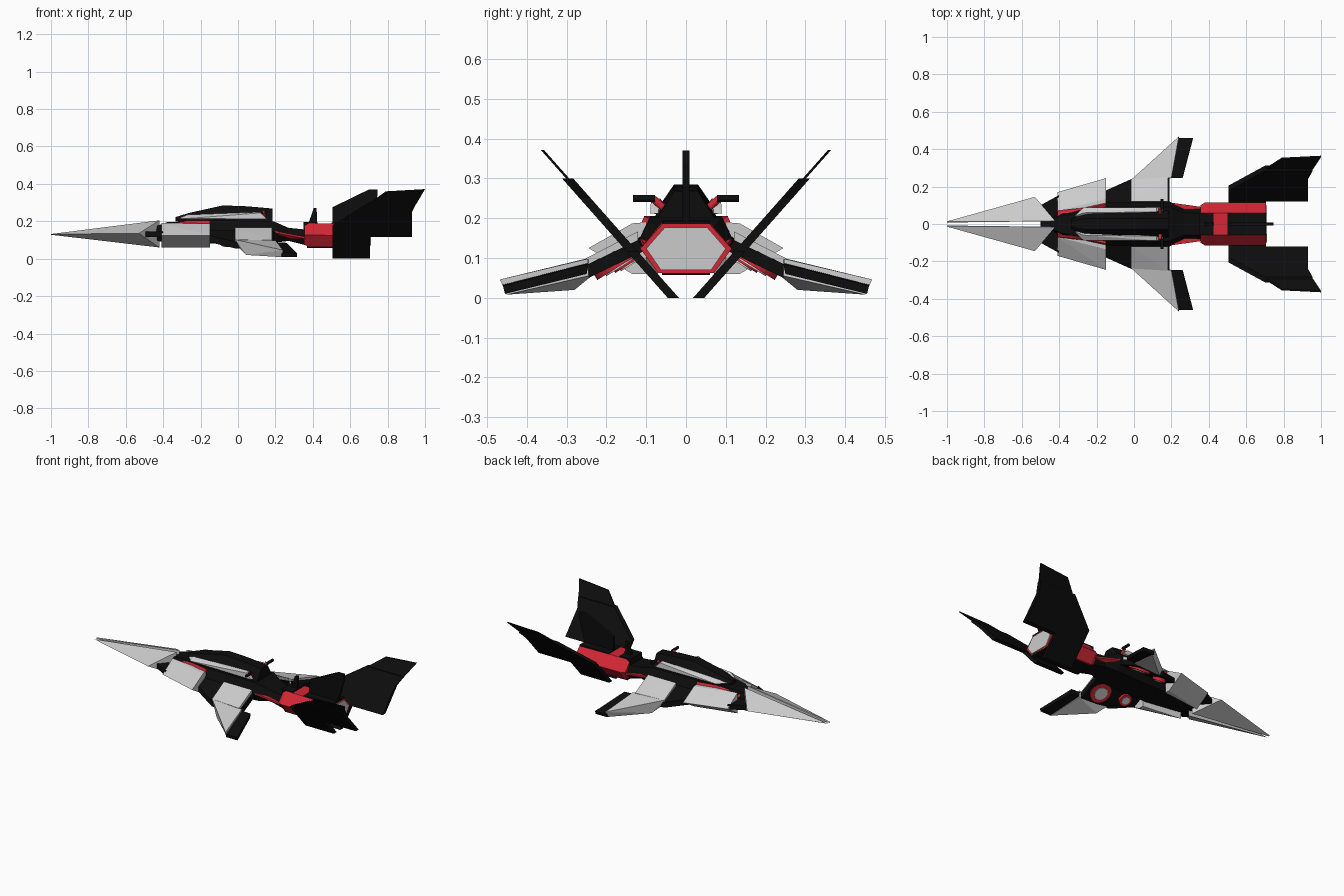
import bpy, bmesh, math
from mathutils import Vector


def material(name, rgb):
    m = bpy.data.materials.new(name)
    m.diffuse_color = (*rgb, 1)
    return m


BLACK = material("black", (0.004, 0.004, 0.004))
RED = material("red", (0.65, 0.02, 0.035))


def finish(name, bm, mat=None, mirror=False):
    bmesh.ops.recalc_face_normals(bm, faces=bm.faces)
    me = bpy.data.meshes.new(name)
    bm.to_mesh(me)
    bm.free()
    ob = bpy.data.objects.new(name, me)
    bpy.context.collection.objects.link(ob)
    if mat:
        me.materials.append(mat)
    if mirror:
        mod = ob.modifiers.new("mirror", 'MIRROR')
        mod.use_axis = (False, True, False)
        mod.use_mirror_merge = False
    return ob


def hull(name, pts, mat=None, mirror=True):
    bm = bmesh.new()
    for p in pts:
        bm.verts.new(p)
    r = bmesh.ops.convex_hull(bm, input=bm.verts[:])
    junk = [v for v in bm.verts if not v.link_faces]
    bmesh.ops.delete(bm, geom=junk, context='VERTS')
    bmesh.ops.dissolve_limit(bm, angle_limit=0.02, verts=bm.verts[:], edges=bm.edges[:])
    return finish(name, bm, mat, mirror)


def box(name, x, y, z, mat=None, mirror=False):
    return hull(name, [(a, b, c) for a in x for b in y for c in z], mat, mirror)


def loft(name, sections, mat=None):
    # hexagonal sections: x, half width, top half width, bottom half width, z low, z high
    bm = bmesh.new()
    loops = []
    for x, w, t, b, lo, hi in sections:
        mid = (lo + hi) / 2
        ring = [(w, mid), (t, hi), (-t, hi), (-w, mid), (-b, lo), (b, lo)]
        loops.append([bm.verts.new((x, y, z)) for y, z in ring])
    for a, b in zip(loops, loops[1:]):
        for i in range(6):
            j = (i + 1) % 6
            bm.faces.new((a[i], a[j], b[j], b[i]))
    bm.faces.new(loops[0])
    bm.faces.new(loops[-1])
    return finish(name, bm, mat)


def plate(name, profile, offset, half, mat, mirror):
    # x-z profile given thickness; offset(z) gives the y of the plate's middle
    bm = bmesh.new()
    sides = [[bm.verts.new((x, offset(z) + s * half, z)) for x, z in profile] for s in (-1, 1)]
    n = len(profile)
    for i in range(n):
        j = (i + 1) % n
        bm.faces.new((sides[0][i], sides[0][j], sides[1][j], sides[1][i]))
    for s in sides:
        bm.faces.new(s)
    return finish(name, bm, mat, mirror)


def cylinder(name, centre, axis, r, depth, mat=None, n=24):
    bm = bmesh.new()
    bmesh.ops.create_cone(bm, cap_ends=True, segments=n, radius1=r, radius2=r, depth=depth)
    rot = Vector((0, 0, 1)).rotation_difference(Vector(axis)).to_matrix()
    for v in bm.verts:
        v.co = rot @ v.co + Vector(centre)
    for f in bm.faces:
        f.smooth = len(f.verts) == 4
    ob = finish(name, bm, mat, True)
    for e in ob.data.edges:
        e.use_edge_sharp = True
    return ob


# split nose, with a dark link behind it
hull("nose_half", [(-1, 0.008, 0.128), (-0.53, 0.145, 0.135), (-0.42, 0.015, 0.205),
                   (-0.42, 0.015, 0.06), (-1, 0.014, 0.132)])
hull("nose_link", [(x, y, z) for z in (0.115, 0.145)
                   for x, y in [(-0.5, 0.0), (-0.5, 0.1), (-0.40, 0.155), (-0.40, 0)]], BLACK)

# fuselage core and neck
loft("fuselage", [(-0.45, 0.03, 0.02, 0.02, 0.10, 0.17), (-0.38, 0.07, 0.05, 0.05, 0.085, 0.195),
                  (-0.15, 0.12, 0.09, 0.08, 0.08, 0.205), (0.19, 0.12, 0.09, 0.08, 0.085, 0.2),
                  (0.27, 0.08, 0.06, 0.06, 0.095, 0.165), (0.37, 0.08, 0.06, 0.06, 0.07, 0.155)], BLACK)

# intakes on either side
hull("intake", [(-0.41, 0.07, 0.06), (-0.41, 0.07, 0.19), (-0.41, 0.17, 0.125),
                (-0.15, 0.10, 0.06), (-0.15, 0.135, 0.06), (-0.15, 0.10, 0.19),
                (-0.15, 0.135, 0.187), (-0.15, 0.245, 0.125)])
hull("red_cheek", [(-0.41, 0.04, 0.17), (-0.41, 0.068, 0.15), (-0.27, 0.08, 0.205), (-0.15, 0.105, 0.205),
                   (-0.15, 0.125, 0.16), (-0.15, 0.07, 0.19)], RED)

# dark shoulder between intake and wing
hull("shoulder", [(x, y, z + d) for d in (0, -0.035) for x, y, z in
                  [(-0.16, 0.09, 0.165), (-0.16, 0.175, 0.125), (-0.015, 0.24, 0.09),
                   (0.19, 0.245, 0.085), (0.19, 0.09, 0.16)]], BLACK)

# wings
hull("wing_root", [(x, y, z + d) for d in (0, -0.03) for x, y, z in
                   [(-0.015, 0.12, 0.167), (0.182, 0.12, 0.167), (0.182, 0.25, 0.1), (-0.015, 0.238, 0.102)]])
hull("wing_blade", [(-0.015, 0.237, 0.102), (0.2, 0.247, 0.098), (0.045, 0.29, 0.09), (0.24, 0.468, 0.046),
                    (0.0, 0.225, 0.065), (0.045, 0.28, 0.02), (0.2, 0.245, 0.055), (0.24, 0.45, 0.008)])
hull("wing_flap", [(0.19, 0.245, 0.088), (0.26, 0.245, 0.085), (0.315, 0.46, 0.03), (0.235, 0.46, 0.033),
                   (0.19, 0.25, 0.06), (0.26, 0.25, 0.06), (0.315, 0.455, 0.01), (0.235, 0.455, 0.01)], BLACK)

# round pads under the wing roots
tilt = Vector((0, -math.sin(0.56), -math.cos(0.56)))
for label, x, y, z, r in (("large", 0.105, 0.178, 0.094, 0.064), ("small", -0.06, 0.155, 0.098, 0.038)):
    c = Vector((x, y, z))
    cylinder(label + "_pad", c, tilt, r, 0.036, RED)
    cylinder(label + "_pad_hub", c + tilt * 0.005, tilt, r * 0.62, 0.034)

# canopy with side rails
loft("canopy", [(-0.335, 0.025, 0.015, 0.02, 0.20, 0.222), (-0.26, 0.062, 0.03, 0.065, 0.19, 0.245),
                (-0.08, 0.066, 0.03, 0.085, 0.18, 0.285), (0.05, 0.066, 0.03, 0.09, 0.175, 0.28),
                (0.185, 0.06, 0.03, 0.09, 0.17, 0.268)], BLACK)
hull("canopy_rail", [(-0.32, 0.04, 0.215), (-0.27, 0.06, 0.235), (-0.27, 0.088, 0.215), (-0.27, 0.06, 0.21),
                     (0.12, 0.065, 0.25), (0.12, 0.088, 0.245), (0.155, 0.07, 0.212), (0.155, 0.09, 0.212)])

# side grips on red elbows
cylinder("grip_elbow", (0.14, 0.07, 0.238), (0, 0.75, 0.65), 0.009, 0.04, RED, 12)
cylinder("grip", (0.15, 0.106, 0.25), (0, 1, 0), 0.009, 0.055, BLACK, 12)

# red strakes along the neck
hull("neck_strake", [(0.19, 0.115, 0.15), (0.19, 0.08, 0.15), (0.28, 0.082, 0.115), (0.37, 0.09, 0.115),
                     (0.19, 0.115, 0.14), (0.28, 0.082, 0.105), (0.37, 0.09, 0.105), (0.37, 0.05, 0.11)], RED)

# tail block with dark top plates and grey end
loft("tail_block", [(0.355, 0.10, 0.055, 0.06, 0.075, 0.178), (0.38, 0.115, 0.06, 0.07, 0.062, 0.19),
                    (0.705, 0.115, 0.06, 0.07, 0.062, 0.185)], RED)
loft("tail_end", [(0.70, 0.10, 0.053, 0.063, 0.07, 0.177), (0.71, 0.10, 0.053, 0.063, 0.07, 0.177)])
box("tail_belly", (0.37, 0.705), (-0.06, 0.06), (0.057, 0.08), BLACK)
box("tail_top_front", (0.35, 0.425), (-0.058, 0.058), (0.15, 0.196), BLACK)
box("tail_top_rear", (0.5, 0.705), (-0.06, 0.06), (0.16, 0.193), BLACK)

# centre fin and small forward fin
plate("centre_fin", [(0.505, 0.17), (0.505, 0.275), (0.70, 0.37), (0.745, 0.37), (0.745, 0.335), (0.70, 0.17)],
      lambda z: 0, 0.009, BLACK, False)
plate("forward_fin", [(0.37, 0.17), (0.405, 0.27), (0.42, 0.272), (0.425, 0.17)], lambda z: 0, 0.009, BLACK, False)

# canted tail fins, thick blade and thin tip
cant = lambda z: 0.032 + z * 0.885
plate("tail_fin", [(0.505, 0.0), (0.705, 0.0), (0.705, 0.115), (0.93, 0.115), (0.93, 0.25), (0.955, 0.3),
                   (0.7, 0.3), (0.505, 0.18)], cant, 0.014, BLACK, True)
plate("tail_fin_tip", [(0.7, 0.295), (0.955, 0.295), (1.0, 0.372), (0.79, 0.36)], cant, 0.004, BLACK, True)
